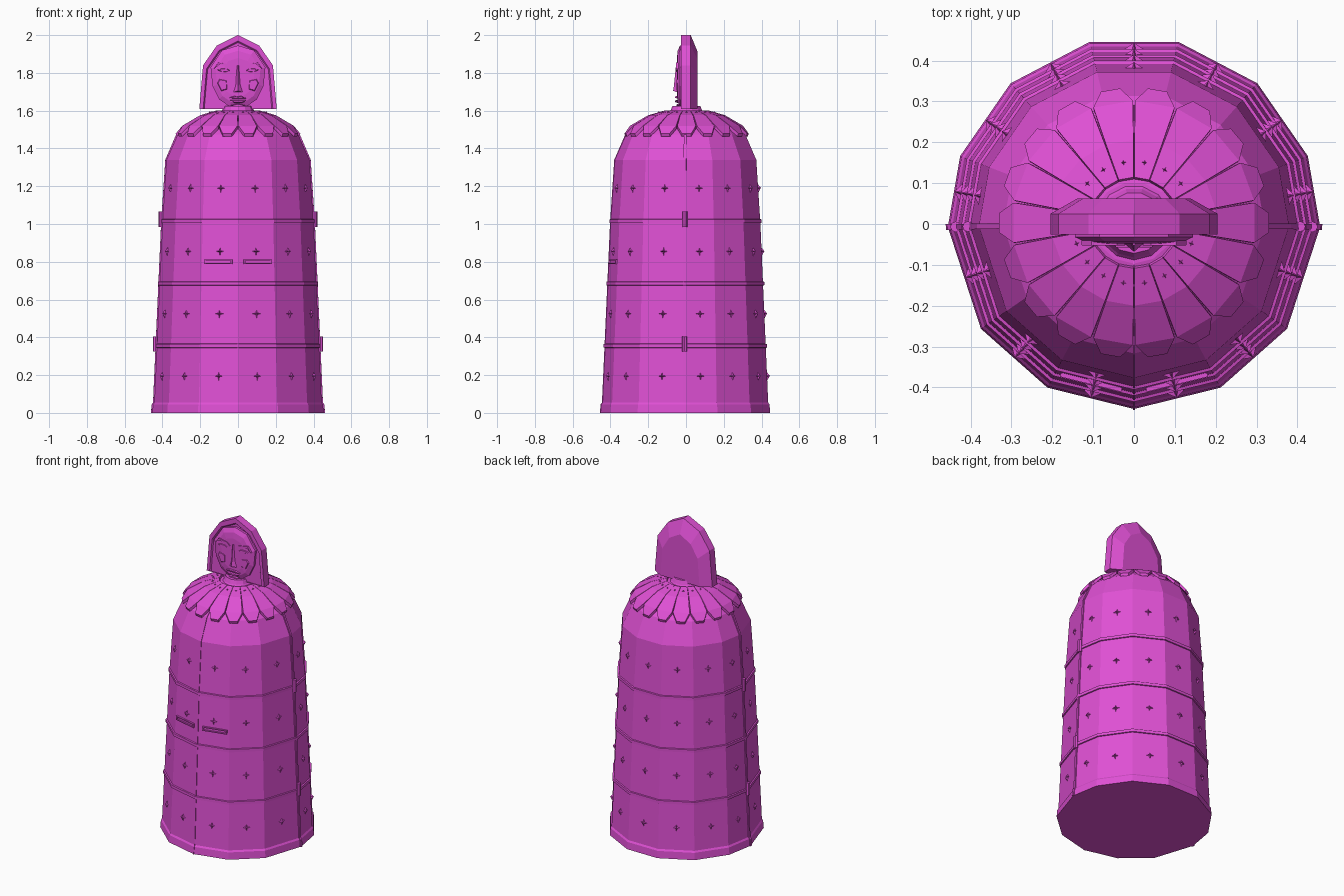
import bpy, bmesh, math
from mathutils import Vector

cube = bpy.data.objects.get("Cube")
if cube:
    bpy.data.objects.remove(cube, do_unlink=True)

MAGENTA = (0.74, 0.08, 0.66, 1)
mat = bpy.data.materials.new("magenta")
mat.use_nodes = True
mat.diffuse_color = MAGENTA
mat.node_tree.nodes["Principled BSDF"].inputs["Base Color"].default_value = MAGENTA


def finish(name, bm):
    bmesh.ops.recalc_face_normals(bm, faces=bm.faces)
    mesh = bpy.data.meshes.new(name)
    bm.to_mesh(mesh)
    bm.free()
    mesh.materials.append(mat)
    ob = bpy.data.objects.new(name, mesh)
    bpy.context.collection.objects.link(ob)
    return ob


def add_skin(bm, rings, loop=False):
    """Bridge rings of points; cap both ends unless the rings loop round."""
    vs = [[bm.verts.new(p) for p in ring] for ring in rings]
    n = len(vs[0])
    pairs = list(zip(vs, vs[1:])) + ([(vs[-1], vs[0])] if loop else [])
    for a, b in pairs:
        for i in range(n):
            j = (i + 1) % n
            bm.faces.new((a[i], a[j], b[j], b[i]))
    if not loop:
        bm.faces.new(vs[0])
        bm.faces.new(vs[-1])


def skin(name, rings, loop=False):
    bm = bmesh.new()
    add_skin(bm, rings, loop)
    return finish(name, bm)


# Body shape: thirteen corners, angle measured from the front
HALF = [27.7, 55.3, 88.7, 111, 138.5, 166.2]
ANGLES = [0] + HALF + [360 - a for a in reversed(HALF)]
PROFILE = [(0.456, 0), (0.452, 0.045), (0.445, 0.055), (0.402, 1.01),
           (0.38, 1.34), (0.32, 1.475), (0.25, 1.535), (0.15, 1.58), (0.1, 1.592)]
CENTRE_Y = 0.003


def polar(r, deg, z):
    a = math.radians(deg)
    return Vector((r * math.sin(a), CENTRE_Y - r * math.cos(a), z))


def ring(r, z):
    return [polar(r, a, z) for a in ANGLES]


def radius(z):
    for (r0, z0), (r1, z1) in zip(PROFILE, PROFILE[1:]):
        if z <= z1:
            return r0 + (r1 - r0) * (z - z0) / (z1 - z0)
    return PROFILE[-1][0]


skin("body", [ring(r, z) for r, z in PROFILE])

# Raised hoops round the body
for i, z in enumerate((0.355, 0.685, 1.015)):
    r = radius(z)
    section = [(-0.01, -0.014), (0.007, -0.009), (0.007, 0.009), (-0.01, 0.014)]
    skin(f"hoop_{i + 1}", [ring(r + dr, z + dz) for dr, dz in section], True)


# Door seams down the front and sides
def seam(name, deg, width, lift):
    side = polar(1, deg + 90, 0) - polar(0, 0, 0)
    rings = []
    for r, z in PROFILE:
        up = lift if z > 1.4 else 0
        inner, outer = polar(r - 0.02, deg, z - up), polar(r + lift, deg, z + up)
        w = side * width / 2
        rings.append([inner - w, outer - w, outer + w, inner + w])
    skin(name, rings)


seam("front_seam", 0, 0.006, 0.003)
seam("left_seam", 88.7, 0.014, 0.005)
seam("right_seam", -88.7, 0.014, 0.005)

# Hinge barrels on both sides
for label, deg in (("left", 88.7), ("right", -88.7)):
    for level, z in (("lower", 0.365), ("upper", 1.025)):
        bm = bmesh.new()
        bmesh.ops.create_cone(bm, cap_ends=True, segments=8, radius1=0.013,
                              radius2=0.013, depth=0.08)
        bmesh.ops.translate(bm, verts=bm.verts, vec=polar(radius(z) + 0.006, deg, z))
        finish(f"{label}_{level}_hinge", bm)


# Four-pointed studs, one in the middle of each panel
def add_stud(bm, pos, out, size):
    out = out.normalized()
    side = Vector((0, 0, 1)).cross(out).normalized()
    up = out.cross(side)
    rim = []
    for k in range(8):
        s = size if k % 2 == 0 else size * 0.28
        a = k * math.pi / 4
        rim.append(bm.verts.new(pos + side * s * math.cos(a) + up * s * math.sin(a) - out * 0.002))
    tip = bm.verts.new(pos + out * size * 0.6)
    for k in range(8):
        bm.faces.new((rim[k], rim[(k + 1) % 8], tip))
    bm.faces.new(rim)


bm = bmesh.new()
for z in (0.195, 0.525, 0.855, 1.19):
    corners = ring(radius(z), z)
    for a, b in zip(corners, corners[1:] + corners[:1]):
        mid = (a + b) / 2
        edge = b - a
        add_stud(bm, mid, Vector((edge.y, -edge.x, 0.02)), 0.025)
finish("studs", bm)

# Framed slots on the two front panels
for label, s in (("left", 1), ("right", -1)):
    z = 0.8
    a, b = polar(radius(z), 0, z), polar(radius(z), s * 27.7, z)
    along = (b - a).normalized()
    out = Vector((along.y * s, -along.x * s, 0))
    mid = a + along * 0.107
    rings = []
    for w, h, d in ((0.077, 0.013, -0.01), (0.077, 0.013, 0.01),
                    (0.069, 0.007, 0.01), (0.069, 0.007, 0.002)):
        rings.append([mid + along * x * w + Vector((0, 0, y * h)) + out * d
                      for x, y in ((-1, -1), (1, -1), (1, 1), (-1, 1))])
    skin(f"{label}_slot", rings)

# Petal collar
bm = bmesh.new()
ROWS = [(0.11, 0.0185, 1.602), (0.2, 0.034, 1.576), (0.295, 0.049, 1.52), (0.33, 0.024, 1.478)]
for i in range(18):
    deg = 10 + i * 20
    side = polar(1, deg + 90, 0) - polar(0, 0, 0)
    rings = []
    for r, w, z in ROWS:
        p, low = polar(r, deg, z), polar(r - 0.006, deg, z - 0.016)
        rings.append([p - side * w, p + side * w, low + side * w, low - side * w])
    add_skin(bm, rings)
finish("petal_collar", bm)

bm = bmesh.new()
for i in range(18):
    d = 10 + i * 20
    add_stud(bm, polar(0.15, d, 1.592), polar(0.3, d, 1) - Vector((0, CENTRE_Y, 0)), 0.008)
finish("collar_studs", bm)

# Neck
skin("neck", [ring(r, z) for r, z in ((0.1, 1.58), (0.085, 1.6), (0.075, 1.625))])


# Head: flat hood with a bevelled back and a recessed front
def mirrored(points):
    """Complete a half outline that runs from the bottom up to the middle top."""
    return points + [(-x, z) for x, z in reversed(points) if x > 0]


def slice_at(outline, y, sx=1, sz=1, base=1.61):
    return [Vector((x * sx, y, base + (z - base) * sz)) for x, z in outline]


HOOD = mirrored([(0.205, 1.61), (0.185, 1.84), (0.112, 1.945), (0, 2.0)])
skin("hood", [slice_at(HOOD, 0.062, 0.68, 0.77), slice_at(HOOD, 0.025),
              slice_at(HOOD, -0.026), slice_at(HOOD, -0.026, 0.9, 0.92),
              slice_at(HOOD, -0.018, 0.87, 0.9)])

FACE = mirrored([(0.045, 1.622), (0.1, 1.66), (0.135, 1.73), (0.145, 1.83), (0.085, 1.92), (0, 1.945)])
skin("face", [slice_at(FACE, -0.01), slice_at(FACE, -0.032),
              slice_at(FACE, -0.044, 0.82, 0.84, 1.77), slice_at(FACE, -0.048, 0.6, 0.62, 1.77)])


# Raised facial features: an outline tapering forward
def relief(name, outline, y, sx, sz):
    cx = sum(p[0] for p in outline) / len(outline)
    cz = sum(p[1] for p in outline) / len(outline)
    front = [Vector((cx + (x - cx) * sx, y, cz + (z - cz) * sz)) for x, z in outline]
    skin(name, [slice_at(outline, -0.03), front])


skin("nose", [[(-0.012, -0.04, 1.84), (0, -0.053, 1.84), (0.012, -0.04, 1.84)],
              [(-0.018, -0.04, 1.74), (0, -0.064, 1.73), (0.018, -0.04, 1.74)],
              [(-0.033, -0.04, 1.695), (0, -0.068, 1.705), (0.033, -0.04, 1.695)]])
relief("upper_lip", mirrored([(0.02, 1.662), (0.055, 1.664), (0.022, 1.682), (0, 1.677)]), -0.058, 0.8, 0.4)
relief("lower_lip", mirrored([(0.022, 1.636), (0.05, 1.66), (0, 1.66)]), -0.057, 0.8, 0.4)
relief("chin", mirrored([(0.03, 1.618), (0.04, 1.63), (0, 1.638)]), -0.05, 0.7, 0.6)
for label, s in (("left", 1), ("right", -1)):
    brow = [(0.02, 1.825), (0.04, 1.845), (0.105, 1.855), (0.13, 1.82), (0.1, 1.843), (0.045, 1.833)]
    eye = [(0.035, 1.81), (0.06, 1.798), (0.09, 1.8), (0.115, 1.818), (0.09, 1.83), (0.055, 1.828)]
    cheek = [(0.045, 1.7), (0.09, 1.69), (0.12, 1.75), (0.105, 1.78), (0.05, 1.77)]
    relief(f"{label}_brow", [(x * s, z) for x, z in brow], -0.053, 0.96, 0.98)
    relief(f"{label}_eye", [(x * s, z) for x, z in eye], -0.053, 0.75, 0.4)
    relief(f"{label}_cheek", [(x * s, z) for x, z in cheek], -0.051, 0.6, 0.6)
